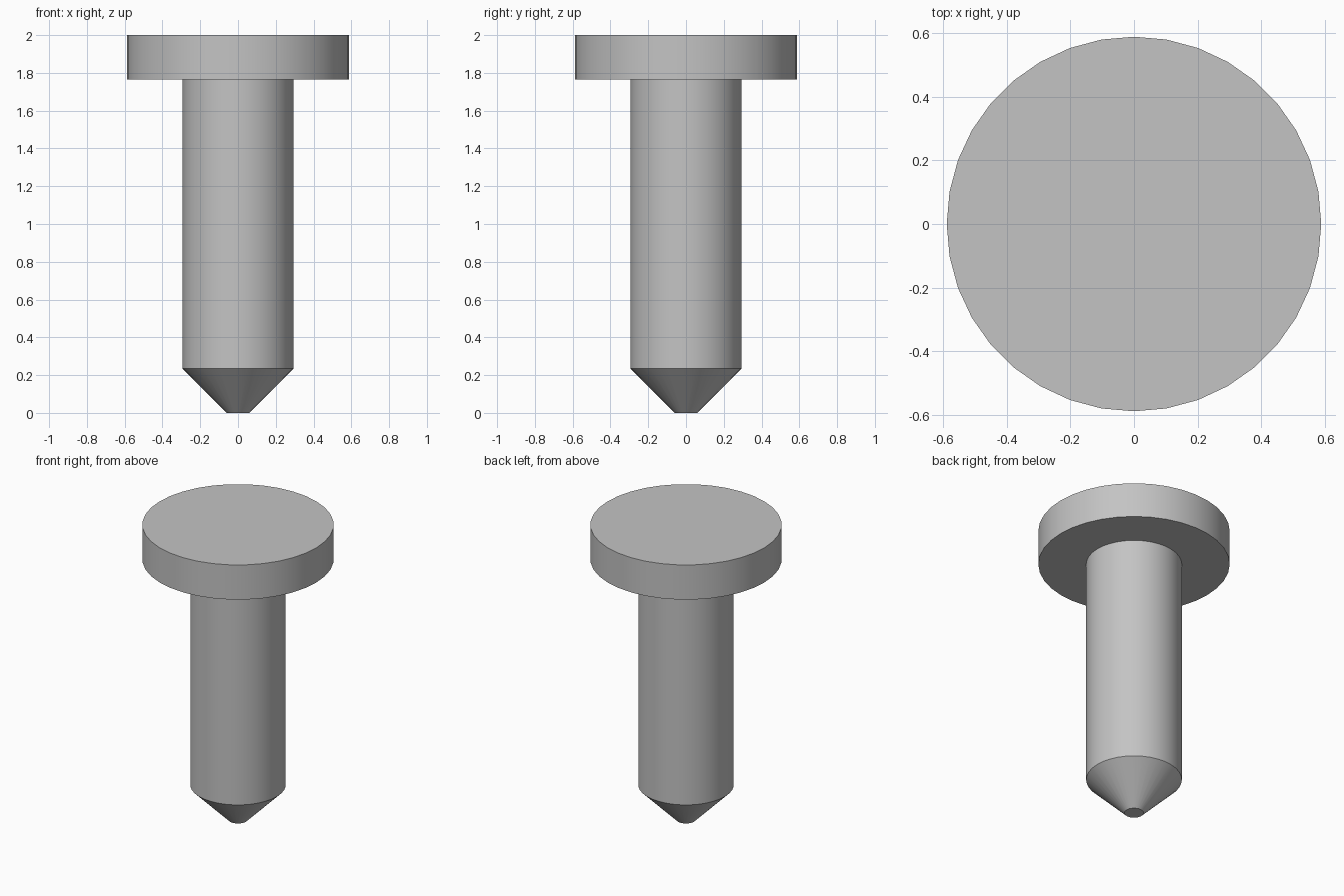
import bpy
import bmesh
import math
from mathutils import Matrix

SIDES = 36
UNIT = 2 / 34  # the whole pin is 34 units tall

cube = bpy.data.objects.get("Cube")
if cube:
    bpy.data.objects.remove(cube, do_unlink=True)

steel = bpy.data.materials.new("plain grey")
steel.use_nodes = True
grey = (0.55, 0.55, 0.55, 1)
steel.diffuse_color = grey
steel.node_tree.nodes["Principled BSDF"].inputs["Base Color"].default_value = grey


def lathe(name, profile):
    """Turn a (radius, height) outline around z and cap both ends."""
    bm = bmesh.new()
    rings = []
    for radius, height in profile:
        ring = []
        for i in range(SIDES):
            a = math.tau * i / SIDES
            ring.append(bm.verts.new((radius * math.cos(a), radius * math.sin(a), height)))
        rings.append(ring)
    for low, high in zip(rings, rings[1:]):
        for i in range(SIDES):
            j = (i + 1) % SIDES
            bm.faces.new((low[i], low[j], high[j], high[i]))
    bm.faces.new(rings[0][::-1])
    bm.faces.new(rings[-1])
    bmesh.ops.transform(bm, matrix=Matrix.Scale(UNIT, 4), verts=bm.verts)
    mesh = bpy.data.meshes.new(name)
    bm.to_mesh(mesh)
    bm.free()
    mesh.materials.append(steel)
    obj = bpy.data.objects.new(name, mesh)
    bpy.context.collection.objects.link(obj)
    bpy.ops.object.select_all(action="DESELECT")
    obj.select_set(True)
    bpy.context.view_layer.objects.active = obj
    bpy.ops.object.shade_smooth_by_angle(angle=math.radians(30))
    return obj


# Single turned pin: blunt tip, cone, shaft, underside of head, head rim
lathe("headed_pin", [(1, 0), (5, 4), (5, 30), (10, 30), (10, 34)])
